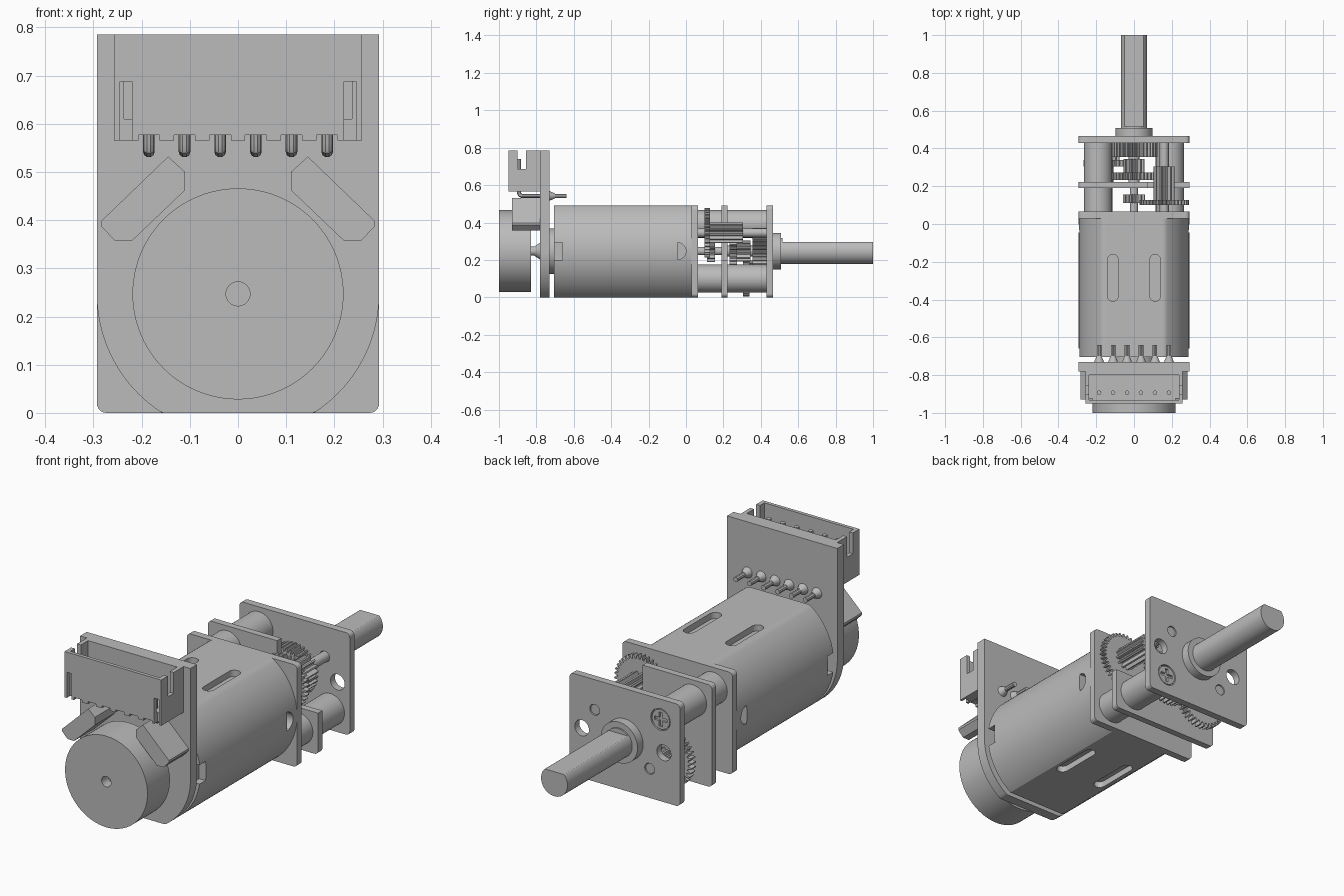
import bpy, bmesh
from math import sin, cos, pi, radians

cube = bpy.data.objects.get("Cube")
if cube:
    bpy.data.objects.remove(cube)

GREY = bpy.data.materials.new("plain_grey")
GREY.use_nodes = True
COLOR = (0.5, 0.5, 0.5, 1)
GREY.diffuse_color = COLOR
GREY.node_tree.nodes["Principled BSDF"].inputs["Base Color"].default_value = COLOR

CZ = 0.247          # height of the main axis
H = 0.49            # height of motor and gearbox
W = 0.293           # half width
AXES = {"X": lambda a, b, t: (t, a, b),
        "Y": lambda a, b, t: (a, t, b),
        "Z": lambda a, b, t: (a, b, t)}


def finish(obj):
    obj.data.materials.clear()
    obj.data.materials.append(GREY)
    bpy.ops.object.select_all(action="DESELECT")
    obj.select_set(True)
    bpy.context.view_layer.objects.active = obj
    bpy.ops.object.shade_smooth_by_angle(angle=radians(30))
    return obj


def prism(name, outline, t0, t1, axis="Y", end_scale=1.0, mid=(0, 0)):
    """Extrude an outline along an axis; end_scale tapers it about mid."""
    bm = bmesh.new()
    place = AXES[axis]
    low = [bm.verts.new(place(a, b, t0)) for a, b in outline]
    high = [bm.verts.new(place(mid[0] + (a - mid[0]) * end_scale,
                               mid[1] + (b - mid[1]) * end_scale, t1)) for a, b in outline]
    bm.faces.new(low)
    bm.faces.new(high)
    n = len(low)
    for i in range(n):
        j = (i + 1) % n
        bm.faces.new((low[i], low[j], high[j], high[i]))
    bmesh.ops.recalc_face_normals(bm, faces=bm.faces)
    mesh = bpy.data.meshes.new(name)
    bm.to_mesh(mesh)
    bm.free()
    obj = bpy.data.objects.new(name, mesh)
    bpy.context.collection.objects.link(obj)
    return finish(obj)


def arc(cx, cz, r, a0=0, a1=360, n=48):
    steps = n if a1 - a0 == 360 else n + 1
    angles = [radians(a0 + (a1 - a0) * i / n) for i in range(steps)]
    return [(cx + r * cos(a), cz + r * sin(a)) for a in angles]


def rect(x0, x1, z0, z1, r=0.0):
    if not r:
        return [(x0, z0), (x1, z0), (x1, z1), (x0, z1)]
    corners = [(x1 - r, z1 - r), (x0 + r, z1 - r), (x0 + r, z0 + r), (x1 - r, z0 + r)]
    return [p for i, c in enumerate(corners) for p in arc(*c, r, 90 * i, 90 * i + 90, 6)]


def rod(name, x, z, r, y0, y1, n=48, taper=1.0):
    return prism(name, arc(x, z, r, n=n), y0, y1, end_scale=taper, mid=(x, z))


def gear(name, x, z, r, y0, y1, teeth, depth):
    pts = []
    for i in range(teeth):
        for off, rad in ((0, r - depth), (0.3, r - depth), (0.5, r), (0.75, r)):
            a = 2 * pi * (i + off) / teeth
            pts.append((x + rad * cos(a), z + rad * sin(a)))
    return prism(name, pts, y0, y1)


def cut(obj, cutters):
    for c in cutters:
        c.hide_render = True
        mod = obj.modifiers.new("cut", "BOOLEAN")
        mod.operation = "DIFFERENCE"
        mod.solver = "EXACT"
        mod.object = c
        bpy.context.view_layer.objects.active = obj
        bpy.ops.object.modifier_apply(modifier=mod.name)
        bpy.data.objects.remove(c)
    return finish(obj)


# Encoder magnet and its axle
magnet = rod("magnet_disc", 0, CZ, 0.219, -1, -0.83, 96)
cut(magnet, [rod("bore", 0, CZ, 0.025, -1.1, -0.95, 32)])
rod("rear_axle", 0, CZ, 0.024, -0.85, -0.7, 32)
rod("rear_axle_collar", 0, CZ, 0.045, -0.78, -0.81, 32, 0.55)

# Circuit board with a rounded foot
foot = [(x, max(z, 0)) for x, z in arc(0, CZ, W, 180, 360, 96)]
prism("circuit_board", foot + [(W, 0.785), (-W, 0.785)], -0.78, -0.73)

# Slanted sensor blocks
for side, label in ((1, "left"), (-1, "right")):
    shape = [(0.145, 0.532), (0.11, 0.5), (0.11, 0.462), (0.22, 0.357),
             (0.255, 0.357), (0.284, 0.387), (0.284, 0.398)]
    prism(label + "_sensor", [(side * x, z) for x, z in shape], -0.93, -0.78)

# Open-topped connector
PINS = [-0.185 + 0.074 * i for i in range(6)]
housing = prism("connector_housing", rect(-0.257, 0.257, 0.565, 0.785), -0.95, -0.78)
cutters = [prism("cavity", rect(-0.237, 0.237, 0.61, 0.9), -0.933, -0.8),
           prism("side_notch", rect(-0.9, -0.855, 0.685, 0.9), -0.4, 0.4, "X")]
cutters += [prism("slot", rect(s * 0.2325 - 0.0125, s * 0.2325 + 0.0125, 0.5, 0.688), -1, -0.925)
            for s in (-1, 1)]
cutters += [prism("pin_gap", rect(x - 0.022, x + 0.022, 0.5, 0.577), -1, -0.7) for x in PINS]
cut(housing, cutters)

# Bent contact pins with solder cones
for i, x in enumerate(PINS):
    curve = bpy.data.curves.new("contact_pin", "CURVE")
    curve.dimensions = "3D"
    curve.bevel_depth = 0.012
    curve.bevel_resolution = 3
    curve.use_fill_caps = True
    spline = curve.splines.new("POLY")
    path = [(-0.893, 0.74), (-0.893, 0.56), (-0.888, 0.547), (-0.876, 0.542), (-0.64, 0.542)]
    spline.points.add(len(path) - 1)
    for p, (y, z) in zip(spline.points, path):
        p.co = (x, y, z, 1)
    pin = bpy.data.objects.new(f"contact_pin_{i + 1}", curve)
    bpy.context.collection.objects.link(pin)
    bpy.ops.object.select_all(action="DESELECT")
    pin.select_set(True)
    bpy.context.view_layer.objects.active = pin
    bpy.ops.object.convert(target="MESH")
    finish(bpy.context.object)
    rod(f"solder_cone_{i + 1}", x, 0.542, 0.026, -0.73, -0.7, 20, 0.5)

# Motor can with flats, vent slots and side openings
can = [(x, min(max(z, 0), H)) for x, z in arc(0, CZ, W, n=144)]
motor = prism("motor_can", can, -0.705, 0.03)
cutters = []
for s in (-1, 1):
    slot = arc(s * 0.112, -0.188, 0.0275, 0, 180, 12) + arc(s * 0.112, -0.382, 0.0275, 180, 360, 12)
    cutters += [prism("vent", slot, H - 0.03, H + 0.1, "Z"),
                prism("vent", slot, -0.1, 0.03, "Z"),
                prism("port", arc(-0.045, CZ, 0.045, -90, 90, 16), s * 0.255, s * 0.4, "X"),
                prism("port", rect(-0.8, -0.66, 0.2, 0.292), s * 0.255, s * 0.4, "X")]
cut(motor, cutters)
rod("motor_rear_boss", 0, CZ, 0.122, -0.73, -0.7, 64)

# Gearbox plates
GEAR_A = (0.16, 0.345)
GEAR_B = (-0.132, 0.14)
SCREWS = [(-0.19, 0.392), (0.19, 0.1)]
prism("motor_side_plate", rect(-W, W, 0, H, 0.02), 0.03, 0.065)
middle = prism("middle_plate", rect(-W, W, 0, H, 0.02), 0.19, 0.222)
cut(middle, [prism("corner", rect(0.075, 0.5, 0.2, 0.6), 0.1, 0.3)])
end = prism("end_plate", rect(-W, W, 0, H, 0.02), 0.43, 0.465)
cutters = [rod("hole", x, z, 0.038, 0.4, 0.5, 32) for x, z in ((0.228, 0.24), (-0.208, 0.237))]
cutters += [rod("hole", x, z, 0.026, 0.4, 0.5, 32) for x, z in (GEAR_A, GEAR_B)]
cutters += [rod("hole", x, z, 0.052, 0.45, 0.5, 32) for x, z in SCREWS]
cut(end, cutters)

# Spacer posts and cross-head screws
for i, (x, z) in enumerate(SCREWS):
    rod(f"spacer_post_{i + 1}", x, z, 0.075, 0.06, 0.435, 48)
    screw = rod(f"screw_{i + 1}", x, z, 0.047, 0.44, 0.463, 32)
    cut(screw, [prism("cross", rect(x - a, x + a, z - b, z + b), 0.452, 0.5)
                for a, b in ((0.034, 0.008), (0.008, 0.034))])

# Gear train
rod("motor_shaft", 0, CZ, 0.022, 0.06, 0.2, 24)
gear("motor_pinion", 0, CZ, 0.06, 0.112, 0.155, 12, 0.02)
rod("first_axle", *GEAR_A, 0.024, 0.06, 0.46, 24)
gear("first_wheel", *GEAR_A, 0.132, 0.1, 0.128, 36, 0.018)
gear("first_pinion", *GEAR_A, 0.056, 0.128, 0.305, 12, 0.02)
rod("centre_axle", 0, CZ, 0.03, 0.2, 0.44, 24)
gear("second_wheel", 0, CZ, 0.13, 0.232, 0.272, 36, 0.018)
gear("second_pinion", 0, CZ, 0.056, 0.272, 0.345, 12, 0.02)
rod("third_axle", *GEAR_B, 0.024, 0.2, 0.46, 24)
gear("third_wheel", *GEAR_B, 0.135, 0.305, 0.34, 36, 0.018)
gear("third_pinion", *GEAR_B, 0.056, 0.34, 0.425, 12, 0.02)
gear("output_wheel", 0, CZ, 0.125, 0.355, 0.43, 36, 0.018)

# Output bushing and flatted shaft
rod("output_bushing", 0, CZ, 0.098, 0.46, 0.508, 64)
rod("output_shaft_root", 0, CZ, 0.07, 0.43, 0.515, 64)
prism("output_shaft", [(x, min(z, 0.295)) for x, z in arc(0, CZ, 0.07, n=96)], 0.51, 1)
